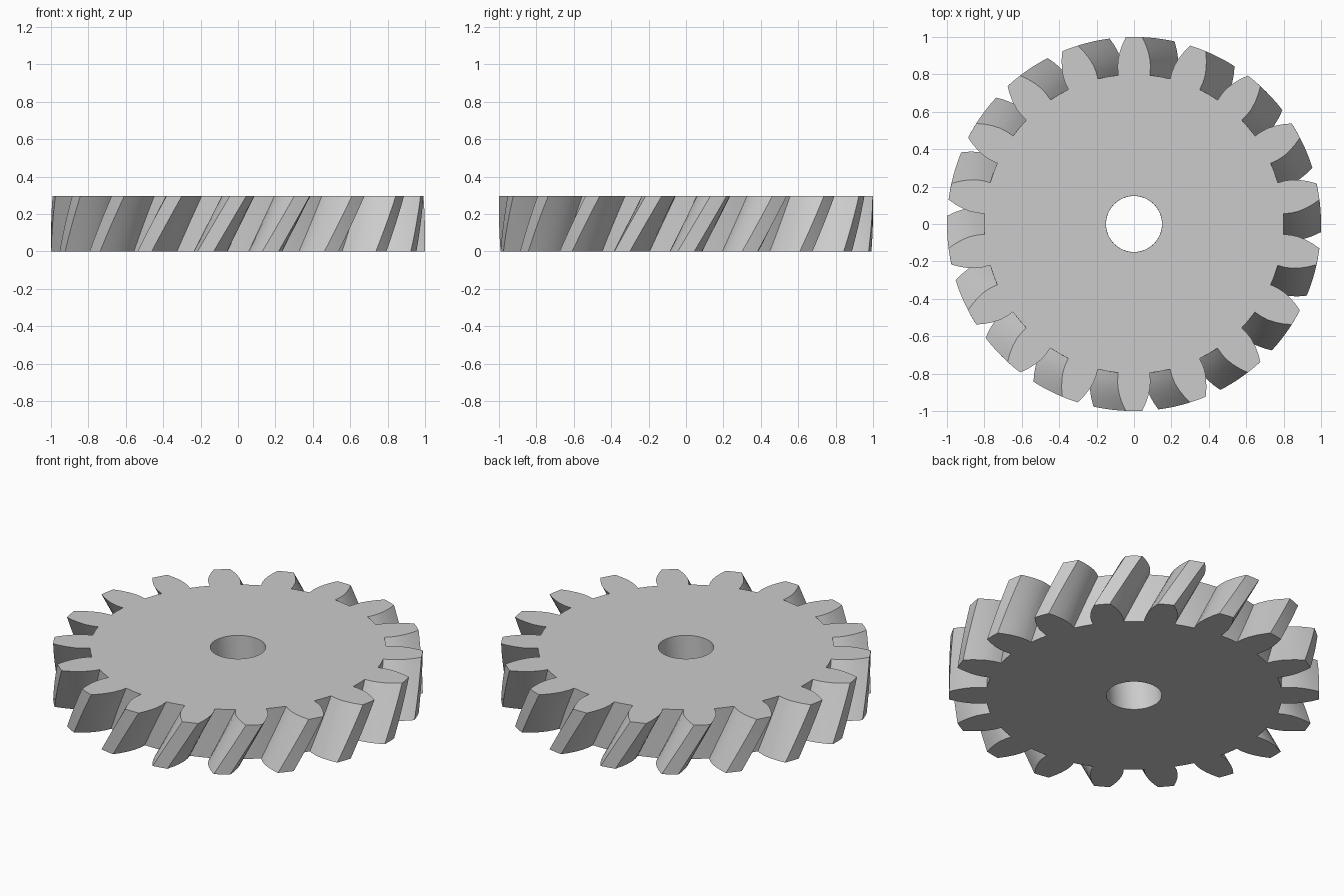
import bpy
import bmesh
from math import sin, cos, pi, radians

cube = bpy.data.objects.get("Cube")
if cube:
    bpy.data.objects.remove(cube, do_unlink=True)

TEETH = 18
HEIGHT = 0.295
BORE = 0.15
TWIST = radians(10)
LAYERS = 8

# One tooth flank as (radius, half width), from root to tip
FLANK = [(0.8, 0.083), (0.84, 0.088), (0.88, 0.086),
         (0.92, 0.077), (0.96, 0.063), (1.0, 0.044)]


def gear_outline():
    """Polar points of the toothed outline, anticlockwise."""
    points = []
    pitch = 2 * pi / TEETH
    for i in range(TEETH):
        mid = pi / 2 + i * pitch
        points += [(r, mid - w / r) for r, w in FLANK]
        points.append((FLANK[-1][0], mid))
        points += [(r, mid + w / r) for r, w in reversed(FLANK)]
        points.append((FLANK[0][0], mid + pitch / 2))
    return points


def ring(bm, points, z, turn=0.0):
    return [bm.verts.new((r * cos(a + turn), r * sin(a + turn), z))
            for r, a in points]


def bridge(bm, low, high):
    n = len(low)
    return [bm.faces.new((low[i], low[(i + 1) % n], high[(i + 1) % n], high[i]))
            for i in range(n)]


bm = bmesh.new()

# Helical toothed rim, turning anticlockwise as it rises
outline = gear_outline()
rims = [ring(bm, outline, HEIGHT * k / LAYERS, TWIST * (k / LAYERS - 1))
        for k in range(LAYERS + 1)]
for low, high in zip(rims, rims[1:]):
    bridge(bm, low, high)

# Shaft bore, with one point for each point of the outline
bore = [(BORE, pi / 2 + 2 * pi * (i - len(FLANK)) / len(outline))
        for i in range(len(outline))]
bore_low = ring(bm, bore, 0, -TWIST)
bore_high = ring(bm, bore, HEIGHT)
bridge(bm, bore_high, bore_low)

# Flat end faces between bore and rim
bridge(bm, bore_low, rims[0])
bridge(bm, rims[-1], bore_high)
bmesh.ops.recalc_face_normals(bm, faces=bm.faces)

mesh = bpy.data.meshes.new("helical_gear")
bm.to_mesh(mesh)
bm.free()
gear = bpy.data.objects.new("helical_gear", mesh)
bpy.context.collection.objects.link(gear)

# Plain grey metal
grey = bpy.data.materials.new("light_grey")
grey.use_nodes = True
colour = (0.6, 0.6, 0.6, 1)
grey.diffuse_color = colour
grey.node_tree.nodes["Principled BSDF"].inputs["Base Color"].default_value = colour
mesh.materials.append(grey)

bpy.context.view_layer.objects.active = gear
gear.select_set(True)
bpy.ops.object.shade_smooth_by_angle(angle=radians(30))
